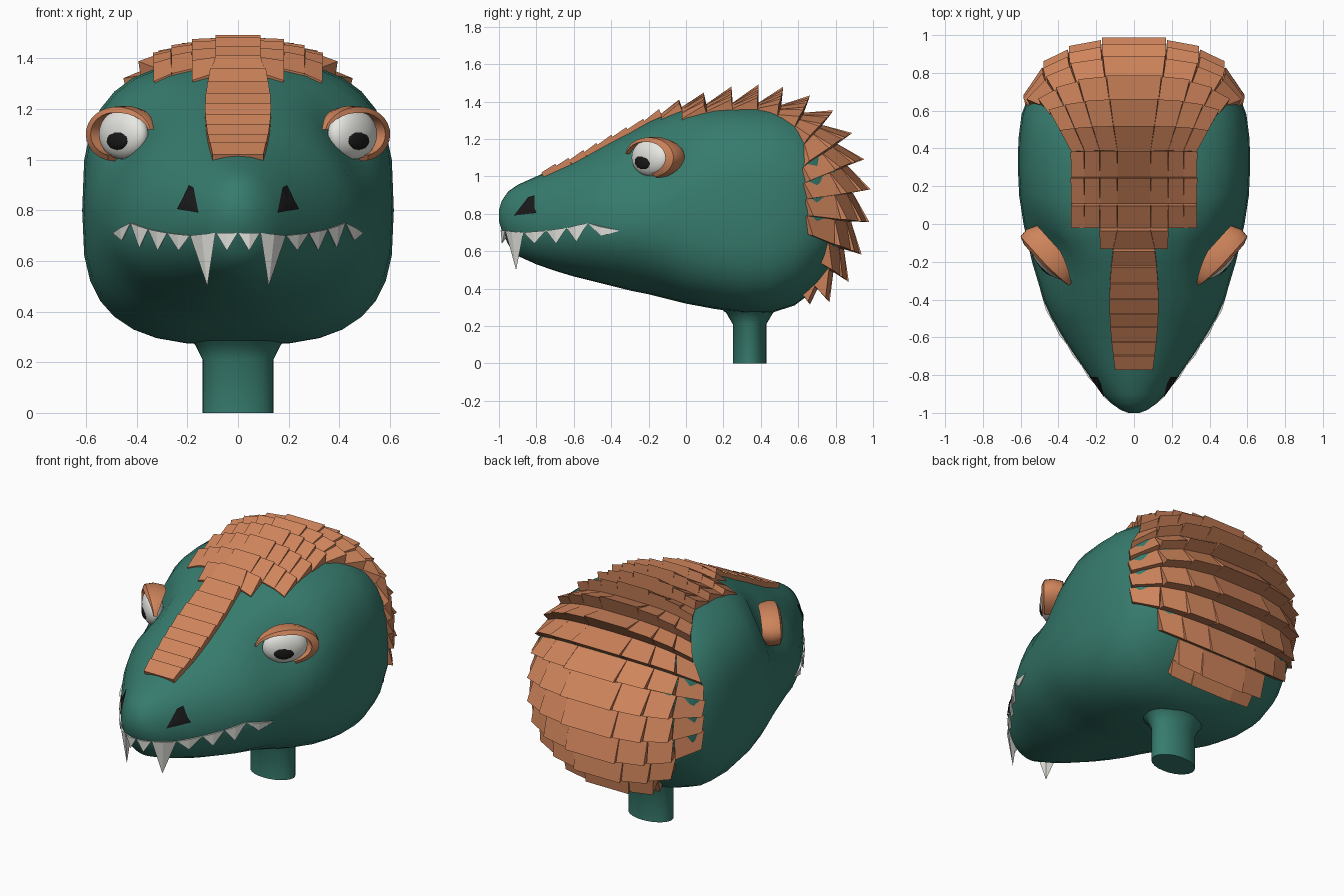
import bpy, bmesh, math
from mathutils import Vector
from mathutils.bvhtree import BVHTree

if "Cube" in bpy.data.objects:
    bpy.data.objects.remove(bpy.data.objects["Cube"])


def material(name, col):
    m = bpy.data.materials.new(name)
    m.diffuse_color = (*col, 1)
    m.use_nodes = True
    m.node_tree.nodes["Principled BSDF"].inputs["Base Color"].default_value = m.diffuse_color
    return m


GREEN = material("teal_skin", (0.038, 0.2, 0.155))
ORANGE = material("orange_scale", (0.62, 0.23, 0.105))
WHITE = material("white", (0.8, 0.8, 0.76))
BLACK = material("black", (0.01, 0.01, 0.01))


def finish(bm, name, mat, smooth=None):
    bmesh.ops.recalc_face_normals(bm, faces=bm.faces)
    me = bpy.data.meshes.new(name)
    bm.to_mesh(me)
    ob = bpy.data.objects.new(name, me)
    bpy.context.collection.objects.link(ob)
    me.materials.append(mat)
    if smooth:
        bpy.ops.object.select_all(action='DESELECT')
        ob.select_set(True)
        bpy.context.view_layer.objects.active = ob
        bpy.ops.object.shade_smooth_by_angle(angle=math.radians(smooth))
    return ob


def loft(bm, rings, caps=True):
    rs = [[bm.verts.new(p) for p in r] for r in rings]
    n = len(rs[0])
    for a, b in zip(rs, rs[1:]):
        for i in range(n):
            bm.faces.new((a[i], a[(i + 1) % n], b[(i + 1) % n], b[i]))
    if caps:
        bm.faces.new(rs[0])
        bm.faces.new(rs[-1])


# eye frame for one side: centre, tangent, outward normal
def eye_point(s, t, z, n):
    return Vector((s * (0.458 + 0.67 * t + 0.74 * n), -0.18 + 0.74 * t - 0.67 * n, 1.1 + z))


# head: lofted sections  y, top, bottom, half width, widest z, exponent
SECTIONS = [
    (-1.0, .82, .76, .03, .79, 2), (-.985, .87, .71, .07, .78, 2), (-.95, .92, .635, .12, .77, 2),
    (-.9, .955, .575, .167, .76, 2), (-.8, 1.0, .53, .24, .74, 2), (-.7, 1.045, .495, .31, .74, 2),
    (-.6, 1.09, .465, .375, .74, 2), (-.5, 1.145, .44, .435, .74, 2), (-.4, 1.2, .415, .48, .74, 2),
    (-.3, 1.25, .39, .51, .75, 2), (-.2, 1.3, .37, .54, .76, 2.1), (-.1, 1.34, .345, .563, .77, 2.3),
    (0, 1.37, .32, .585, .78, 2.6), (.15, 1.388, .292, .608, .8, 2.9), (.3, 1.39, .27, .615, .8, 3),
    (.45, 1.39, .268, .612, .8, 3), (.58, 1.365, .31, .595, .81, 2.9), (.7, 1.3, .4, .55, .83, 2.7),
    (.79, 1.21, .49, .475, .84, 2.5), (.85, 1.1, .62, .36, .85, 2.3), (.885, .97, .76, .19, .86, 2)]
SEG = 32
rings = []
for y, top, bot, w, zc, e in SECTIONS:
    ring = []
    for i in range(SEG):
        a = 2 * math.pi * i / SEG
        c, s = math.cos(a), math.sin(a)
        h = top - zc if s > 0 else zc - bot
        p = Vector((w * math.copysign(abs(c) ** (2 / e), c), y,
                    zc + h * math.copysign(abs(s) ** (2 / e), s)))
        # shallow socket dent around each eye
        side = 1 if p.x > 0 else -1
        d = (p - eye_point(side, 0, 0, 0)).length
        if d < 0.22:
            k = 0.05 * (1 - (d / 0.22) ** 2)
            p += Vector((-side * 0.74, 0.67, 0)) * k
        ring.append(p)
    rings.append(ring)
bm = bmesh.new()
loft(bm, rings)
bmesh.ops.recalc_face_normals(bm, faces=bm.faces)
tree = BVHTree.FromBMesh(bm)
finish(bm, "head", GREEN, 50)


def hit(origin, direction):
    loc, nor, _, _ = tree.ray_cast(Vector(origin), Vector(direction))
    if loc is None:
        loc, nor, _, _ = tree.find_nearest(Vector(origin) + Vector(direction) * 0.4)
    return loc, nor


# neck: oval post flaring into the head
bm = bmesh.new()
loft(bm, [[(rx * math.cos(i * math.pi / 12), .34 + ry * math.sin(i * math.pi / 12), z)
           for i in range(24)]
          for z, rx, ry in ((0, .14, .09), (.21, .14, .09), (.27, .17, .125), (.33, .26, .2))])
finish(bm, "neck", GREEN, 45)

# scale rows: y positions along the top, then angles around the back
ROWS = [(y, None) for y in (-.77, -.69, -.62, -.54, -.47, -.39, -.31, -.22, -.13, -.02, .11, .25)]
ROWS += [(.3, a) for a in (81, 69, 57, 46, 34, 22, 8, -7, -22, -35, -47, -55)]
NARROW, WIDE = (.088, .18, .26, .33), (.17, .34, .47, .57)


def row_hit(j, x):
    y, a = ROWS[j]
    if j < 10 and abs(x) < .15:        # flat strip along the snout ridge
        p, n = hit((0.001, y, .8), (0, 0, 1))
        n.x = 0
        return Vector((x, p.y, p.z)), n.normalized()
    if a is None:
        return hit((x, y, .8), (0, 0, 1))
    a = math.radians(a)
    return hit((x, .3, .83), (0, math.cos(a), math.sin(a)))


def edges(j):
    y, a = ROWS[j]
    if a is None:
        t = 0
    elif a > 0:
        t = min(1, (81 - a) / 50)
    else:
        t = 1 - max(0, -a - 20) / 90
    e = [n + (w - n) * t for n, w in zip(NARROW, WIDE)]
    if j < 9:
        e[0] = .1 + .03 * math.sin(math.pi * min(1, (y + .77) / .72))
    return [-v for v in reversed(e)] + e


bm = bmesh.new()
for j in range(len(ROWS) - 1):
    skip = 3 if j < 8 else 2 if j == 8 else 0      # columns left off each side
    if j >= 20:
        skip = (1, 2, 2)[j - 20]
    lift = .02 if j < 7 else (.035, .05, .07, .095)[j - 7] if j < 11 else .105
    if j == 22:
        lift = .05
    e0, e1 = edges(j), edges(j + 1)
    for c in range(skip, 7 - skip):
        a, na = row_hit(j, e0[c])
        b, nb = row_hit(j, e0[c + 1])
        d, nd = row_hit(j + 1, e1[c])
        e, ne = row_hit(j + 1, e1[c + 1])
        n = (na + nb + nd + ne).normalized()
        lift_dir = Vector((n.x * .3, n.y, n.z))
        up = lift * (1 - .12 * abs(c - 3))
        pts = [a + n * .008, b + n * .008, e + lift_dir * up, d + lift_dir * up,
               a - n * .04, b - n * .04, e - n * .03, d - n * .03]
        v = [bm.verts.new(p) for p in pts]
        for f in ((0, 1, 2, 3), (4, 5, 6, 7), (0, 1, 5, 4), (1, 2, 6, 5), (2, 3, 7, 6), (3, 0, 4, 7)):
            bm.faces.new([v[i] for i in f])
finish(bm, "back_scales", ORANGE)

# teeth: small pyramids along the mouth line  (edge x, edge z) and tip z
TX = (0, .085, .185, .275, .35, .42, .49)
TZ = (.71, .71, .70, .71, .725, .75, .71)
TIP = (.64, .5, .64, .64, .65, .68)
bm = bmesh.new()
for s in (1, -1):
    for i, tip in enumerate(TIP):
        za, zb = TZ[i], TZ[i + 1]
        pa, na = hit((s * TX[i], .0, za), (0, -1, 0))
        pb, nb = hit((s * TX[i + 1], .0, zb), (0, -1, 0))
        mid, n = hit((s * (TX[i] + TX[i + 1]) / 2, 0, (za + zb) / 2), (0, -1, 0))
        n.z = 0
        n.normalize()
        apex = mid + n * (-.02 if i == 1 else .006)
        apex.z = tip
        v = [bm.verts.new(p) for p in (pa + n * .006, mid + n * .012, pb + n * .006, mid - n * .05, apex)]
        bm.faces.new(v[:4])
        for k in range(4):
            bm.faces.new((v[k], v[(k + 1) % 4], v[4]))
finish(bm, "teeth", WHITE)

# nostrils: dark patches lying on the snout
bm = bmesh.new()
for s in (1, -1):
    outline = ((.235, .803), (.15, .79), (.17, .885), (.188, .895), (.22, .83))
    ring = []
    for x, z in outline + ((.19, .83),):
        p, n = hit((s * x, -.3, z), (0, -1, 0))
        ring.append(bm.verts.new(p + n * .008))
    for k in range(5):
        bm.faces.new((ring[k], ring[(k + 1) % 5], ring[5]))
finish(bm, "nostrils", BLACK)


# eyeballs, pupils and lids
def ellipsoids(name, mat, t0, z0, n0, rt, rz, rn):
    bm = bmesh.new()
    for s in (1, -1):
        new = bmesh.ops.create_uvsphere(bm, u_segments=24, v_segments=14, radius=1)["verts"]
        for v in new:
            v.co = eye_point(s, t0 + rt * v.co.x, z0 + rz * v.co.z, n0 + rn * v.co.y)
    finish(bm, name, mat, 60)


ellipsoids("eyeballs", WHITE, -.01, 0, 0, .13, .1, .06)
ellipsoids("pupils", BLACK, -.022, -.02, .045, .062, .042, .018)
bm = bmesh.new()
for s in (1, -1):
    rings = []
    for i in range(21):
        deg = -75 + 245 * i / 20
        a = math.radians(deg)
        c, z = math.cos(a), math.sin(a)
        # lid narrows to a point at the front end
        k = max(.2, min(1, (180 - deg) / 80))
        rings.append([eye_point(s, (.188 + (r - .188) * k) * c, (.112 + (h - .112) * k) * z,
                                .01 + (n - .01) * k)
                      for r, h, n in
                      ((.135, .085, .045), (.18, .108, .03), (.188, .112, -.02),
                       (.165, .1, -.075), (.125, .085, -.07))])
    loft(bm, rings)
finish(bm, "eyelids", ORANGE, 40)
